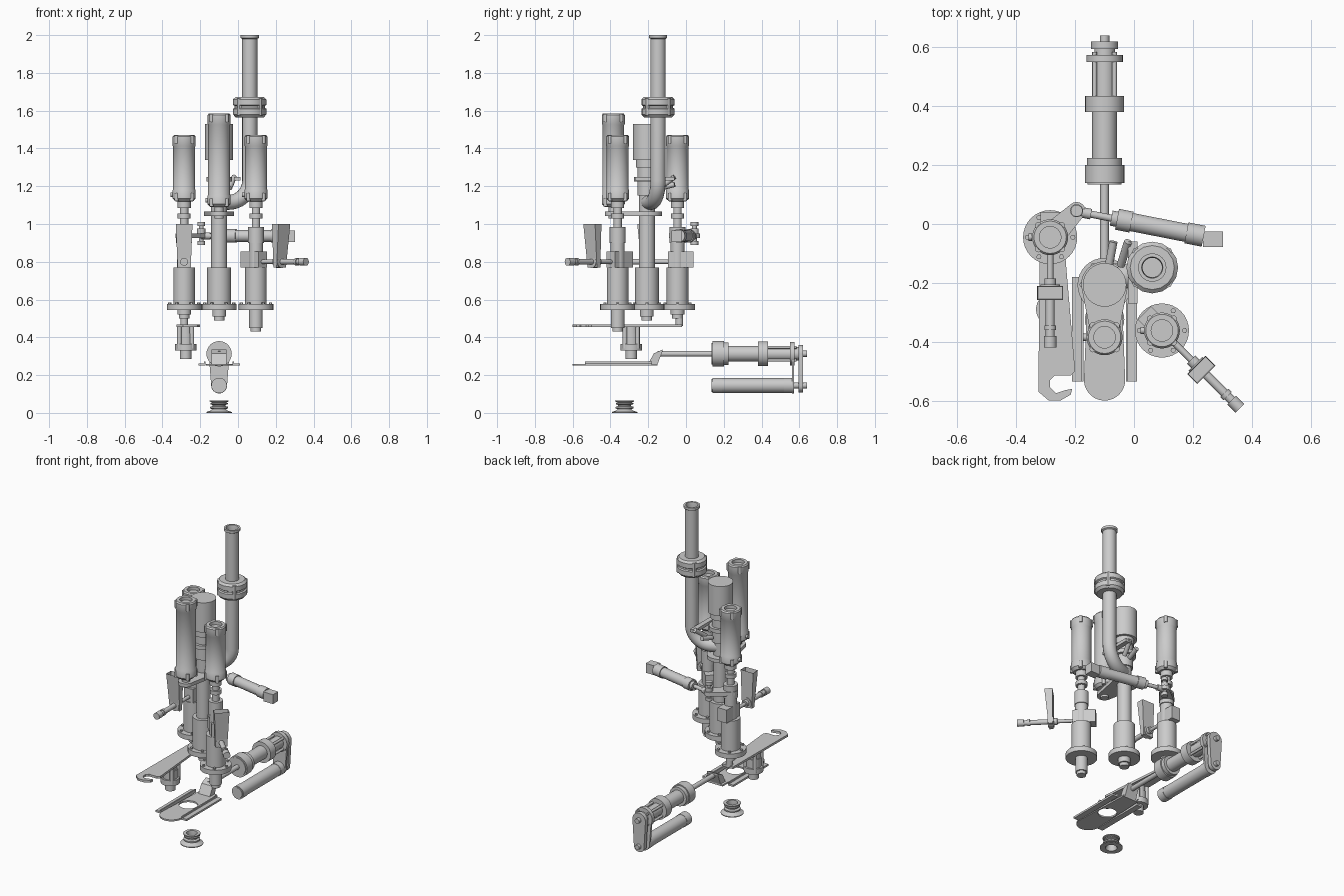
import bpy, bmesh
from math import pi, sin, cos, radians
from mathutils import Vector, Matrix

if "Cube" in bpy.data.objects:
    bpy.data.objects.remove(bpy.data.objects["Cube"])


def finish(name, bm, smooth=True):
    bmesh.ops.remove_doubles(bm, verts=bm.verts, dist=1e-5)
    bmesh.ops.recalc_face_normals(bm, faces=bm.faces)
    me = bpy.data.meshes.new(name)
    bm.to_mesh(me)
    bm.free()
    if smooth:
        me.shade_smooth()
        me.set_sharp_from_angle(angle=radians(35))
    ob = bpy.data.objects.new(name, me)
    bpy.context.collection.objects.link(ob)
    return ob


def lathe(name, base, prof, axis=(0, 0, 1), n=32):
    """Turn (radius, height) points about an axis through base."""
    q = Vector(axis).to_track_quat('Z', 'Y')
    bm = bmesh.new()
    rings = [[bm.verts.new(q @ Vector((r * cos(2 * pi * i / n), r * sin(2 * pi * i / n), h)) + Vector(base))
              for i in range(n)] for r, h in prof]
    for a, b in zip(rings, rings[1:]):
        for i in range(n):
            j = (i + 1) % n
            bm.faces.new((a[i], a[j], b[j], b[i]))
    return finish(name, bm)


def steps(*segs):
    """Solid stepped profile from (radius, start, end) segments."""
    p = [(0, segs[0][1])]
    for r, a, b in segs:
        p += [(r, a), (r, b)]
    return p + [(0, segs[-1][2])]


def rod(name, a, b, r, n=24):
    a, b = Vector(a), Vector(b)
    return lathe(name, a, steps((r, 0, (b - a).length)), b - a, n)


def hull(name, pts):
    bm = bmesh.new()
    for p in pts:
        bm.verts.new(p)
    bmesh.ops.convex_hull(bm, input=bm.verts)
    return finish(name, bm, False)


def box(name, lo, hi):
    return hull(name, [(x, y, z) for x in (lo[0], hi[0]) for y in (lo[1], hi[1]) for z in (lo[2], hi[2])])


def circle(x, y, r, n=32, a0=0, a1=2 * pi):
    return [(x + r * cos(a0 + (a1 - a0) * i / n), y + r * sin(a0 + (a1 - a0) * i / n)) for i in range(n)]


def plate(name, loops, z0, z1, matrix=Matrix()):
    """Flat plate from closed outlines; inner outlines become holes."""
    cu = bpy.data.curves.new(name, 'CURVE')
    cu.dimensions, cu.fill_mode, cu.extrude = '2D', 'BOTH', (z1 - z0) / 2
    for loop in loops:
        s = cu.splines.new('POLY')
        s.points.add(len(loop) - 1)
        for p, (x, y) in zip(s.points, loop):
            p.co = (x, y, 0, 1)
        s.use_cyclic_u = True
    tmp = bpy.data.objects.new(name, cu)
    bm = bmesh.new()
    bm.from_mesh(tmp.to_mesh())
    tmp.to_mesh_clear()
    bpy.data.objects.remove(tmp)
    bm.transform(matrix @ Matrix.Translation((0, 0, (z0 + z1) / 2)))
    return finish(name, bm)


def capsule(a, b, ra, rb):
    """Outline with two round ends, a below b."""
    return circle(*a, ra, 16, pi, 2 * pi) + [(a[0] + ra, a[1])] + circle(*b, rb, 16, 0, pi) + [(b[0] - rb, b[1])]


def air_cylinder(name, x, y, z0, z1, r=.061):
    lathe(name, (x, y, 0), [(0, z0), (r * .75, z0), (r, z0 + .015), (r, z0 + .06), (r * .95, z0 + .065),
          (r * .95, z1 - .06), (r, z1 - .055), (r, z1 - .008), (r * .9, z1), (r * .6, z1), (r * .6, z1 - .02), (0, z1 - .02)])
    for k in range(4):
        a = pi / 4 + k * pi / 2
        for zz in (z0 + .002, z1 - .045):
            bx, by = x + r * .93 * cos(a), y + r * .93 * sin(a)
            rod(name + '_bolt', (bx, by, zz), (bx, by, zz + .043), .011, 12)
    rod(name + '_port', (x - r, y, z0 + .035), (x - r - .012, y, z0 + .035), .012, 12)


def nozzle(name, x, y, r, top, tip):
    """Lower barrel with mounting flange and outlet."""
    lathe(name, (x, y, 0), steps((.028, tip, tip + .02), (.036, tip + .02, .545), (.092, .545, .576),
                                 (r, .576, .77), (r * .65, .77, top)))
    for k in range(6):
        a = k * pi / 3
        bx, by = x + .077 * cos(a), y + .077 * sin(a)
        rod(name + '_flange_bolt', (bx, by, .57), (bx, by, .585), .009, 6)


def dosing_unit(side, x, y, ang, tip):
    air_cylinder(side + '_cylinder', x, y, 1.12, 1.47)
    lathe(side + '_coupling', (x, y, 0), steps((.032, .85, .9), (.042, .9, .985), (.022, .985, 1.03),
          (.034, 1.03, 1.055), (.022, 1.055, 1.085), (.035, 1.085, 1.122)))
    nozzle(side + '_nozzle', x, y, .057, .9, tip)
    d, t = Vector((cos(ang), sin(ang), 0)), Vector((-sin(ang), cos(ang), 0))
    o = Vector((x, y, 0))
    P = lambda u, v, z: o + d * u + t * v + Vector((0, 0, z))
    hull(side + '_feed_block', [P(u, v, z) for u in (-.085, .05) for v in (-.032, .032) for z in (.77, .855)])
    rod(side + '_feed_rod', P(0, 0, .8), P(.17, 0, .8), .011)
    lathe(side + '_feed_screw', P(.14, 0, .8), steps((.02, 0, .02), (.033, .02, .055), (.015, .055, .16),
          (.02, .16, .175), (.015, .175, .195), (.021, .195, .235)), d)
    hop = hull(side + '_hopper', [P(u, v, .77) for u in (.165, .19) for v in (-.035, .035)] +
               [P(u, v, 1.0) for u in (.165, .213) for v in (-.044, .044)])
    bm = bmesh.new()
    bm.from_mesh(hop.data)
    bmesh.ops.dissolve_limit(bm, angle_limit=.02, verts=bm.verts, edges=bm.edges)
    f = max(bm.faces, key=lambda f: f.calc_center_median().z)
    bmesh.ops.inset_region(bm, faces=[f], thickness=.004)
    bmesh.ops.translate(bm, verts=f.verts, vec=(0, 0, -.03))
    bm.to_mesh(hop.data)
    bm.free()


CX = -.1

# Two side dosing units with hoppers
dosing_unit('left', -.285, -.045, -pi / 2, .5)
dosing_unit('right', .095, -.362, -pi / 4, .43)

# Central mixing column and its front lift cylinder
nozzle('central_nozzle', CX, -.207, .063, 1.2, .49)
lathe('central_column', (CX, -.207, 0), steps((.042, .77, 1.15), (.05, 1.15, 1.3), (.058, 1.3, 1.34), (.074, 1.34, 1.53)))
air_cylinder('lift_cylinder', CX, -.385, 1.09, 1.585)
rod('lift_rod', (CX, -.385, 1.03), (CX, -.385, 1.1), .024)
plate('lift_bridge', [capsule((CX, -.385), (CX, -.207), .045, .08)], 1.043, 1.065)
lathe('column_clamp', (CX, -.207, 0), steps((.068, 1.225, 1.25)))
box('clamp_handle', (-.02, -.27, 1.23), (.012, -.06, 1.25))
for k in (0, 1):
    rod('clamp_screw', (-.085 + .04 * k, -.14, 1.19), (-.07 + .05 * k, -.06, 1.21 + .04 * k), .014, 12)

# Inlet pipe with octagonal coupling and swept elbow
lathe('inlet_pipe', (.062, -.148, 0), [(.033, 1.6), (.04, 1.6), (.04, 1.98), (.048, 1.985), (.048, 2), (.036, 2), (.033, 1.98), (.033, 1.6)])
lathe('pipe_coupling', (.062, -.148, 0), [(.04, 1.565), (.075, 1.565), (.088, 1.58), (.088, 1.61), (.08, 1.615),
      (.08, 1.625), (.088, 1.63), (.088, 1.66), (.075, 1.672), (.04, 1.672)], n=16)
for k in range(4):
    a = k * pi / 2 + pi / 4
    rod('coupling_bolt', (.062 + .075 * cos(a), -.148 + .075 * sin(a), 1.575), (.062 + .075 * cos(a), -.148 + .075 * sin(a), 1.665), .015, 8)
cu = bpy.data.curves.new('elbow_pipe', 'CURVE')
cu.dimensions, cu.bevel_depth, cu.bevel_resolution, cu.use_fill_caps = '3D', .04, 6, True
sp = cu.splines.new('POLY')
path = [(.062, -.148, 1.6)] + [(-.048 + .11 * cos(a), -.185 + .037 * cos(a), 1.23 - .115 * sin(a))
                                for a in (i * pi / 20 for i in range(11))] + [(CX, -.207, 1.115)]
sp.points.add(len(path) - 1)
for p, c in zip(sp.points, path):
    p.co = (*c, 1)
tmp = bpy.data.objects.new('tmp', cu)
bm = bmesh.new()
bm.from_mesh(tmp.to_mesh())
tmp.to_mesh_clear()
bpy.data.objects.remove(tmp)
finish('elbow_pipe', bm)

# Swing actuator driving the left unit
hull('swing_lever', [(x, y, z) for z in (.925, .95) for x, y in circle(-.195, .045, .03, 16)] +
     [(x, y, z) for z in (.925, .95) for x, y in circle(-.285, -.045, .045, 16)])
lathe('lever_pin', (-.195, .045, 0), steps((.02, .89, .91), (.012, .91, .925), (.022, .925, .975), (.012, .975, .99), (.02, .99, 1.01)))
a, b = Vector((-.195, .043, .937)), Vector((.305, -.055, .937))
lathe('swing_actuator', a, steps((.018, 0, .05), (.012, .05, .12), (.026, .12, .14), (.036, .14, .19), (.031, .19, .38),
                                 (.036, .38, .44)), b - a)
box('swing_pivot_block', (.235, -.078, .905), (.303, -.025, .965))

# Hooked swing arm with hanging nozzle
rod('arm_shaft', (-.285, -.035, .46), (-.285, -.035, .55), .02)
plate('hook_arm', [[(-.32, -.02), (-.24, -.02), (-.23, -.15), (-.2, -.5), (-.215, -.515), (-.27, -.515), (-.285, -.53),
      (-.285, -.555), (-.265, -.575), (-.235, -.565), (-.21, -.56), (-.215, -.58), (-.25, -.6), (-.29, -.6), (-.325, -.57)]], .455, .469)
lathe('hanging_nozzle', (-.277, -.29, 0), steps((.03, .285, .33), (.056, .33, .365), (.045, .365, .42), (.04, .42, .456)))
for k in range(4):
    a = pi / 4 + k * pi / 2
    c = (-.277 + .047 * cos(a), -.29 + .047 * sin(a))
    rod('nozzle_post', (*c, .34), (*c, .456), .012, 12)

# Sliding tray with hole and side rails
tray = circle(CX, -.53, .07, 24, pi, 2 * pi) + [(-.03, -.53), (-.045, -.15), (-.155, -.15)]
plate('tray', [tray, circle(CX, -.36, .055)], .25, .26)
for s in (-1, 1):
    lo, hi = sorted((CX + s * .072, CX + s * .11))
    box('tray_rail', (lo, -.535, .25), (hi, -.18, .262))
    lo, hi = sorted((CX + s * .072, CX + s * .08))
    box('tray_rail_lip', (lo, -.535, .25), (hi, -.18, .272))
hull('tray_bracket', [(CX + s * .04, y, z) for s in (-1, 1) for y, z in ((-.2, .26), (-.15, .26), (-.17, .315), (-.125, .335), (-.125, .325))])

# Linear actuator, its motor and the rear belt cover
lathe('tray_actuator', (CX, 0, .313), steps((.015, -.15, .135), (.058, .135, .14), (.067, .14, .2), (.06, .2, .225),
      (.042, .225, .38), (.066, .38, .435), (.038, .435, .55), (.062, .55, .575), (.035, .575, .62)), (0, 1, 0))
lathe('tray_motor', (CX, 0, .145), steps((.034, .135, .14), (.041, .14, .19), (.039, .19, .52), (.041, .52, .565)), (0, 1, 0))
for k in range(4):
    a = pi / 4 + k * pi / 2
    c = (CX + .048 * cos(a), .313 + .048 * sin(a))
    rod('actuator_tie_rod', (c[0], .43, c[1]), (c[0], .585, c[1]), .008, 12)
stand = Matrix.Rotation(pi / 2, 4, 'X')
plate('belt_cover', [capsule((CX, .145), (CX, .313), .036, .046)], -.62, -.595, stand)
plate('belt_backing', [capsule((CX, .145), (CX, .313), .042, .055)], -.573, -.56, stand)
for z in (.145, .313):
    rod('pulley_shaft', (CX, .56, z), (CX, .64, z), .016)

# Ribbed cup on the floor
lathe('floor_cup', (CX, -.325, 0), [(.035, 0), (.067, 0), (.067, .005), (.045, .012), (.036, .02), (.048, .024), (.048, .032),
      (.034, .036), (.034, .042), (.046, .046), (.046, .052), (.037, .056), (.05, .06), (.05, .066), (.032, .066), (.028, .02), (.035, 0)])
